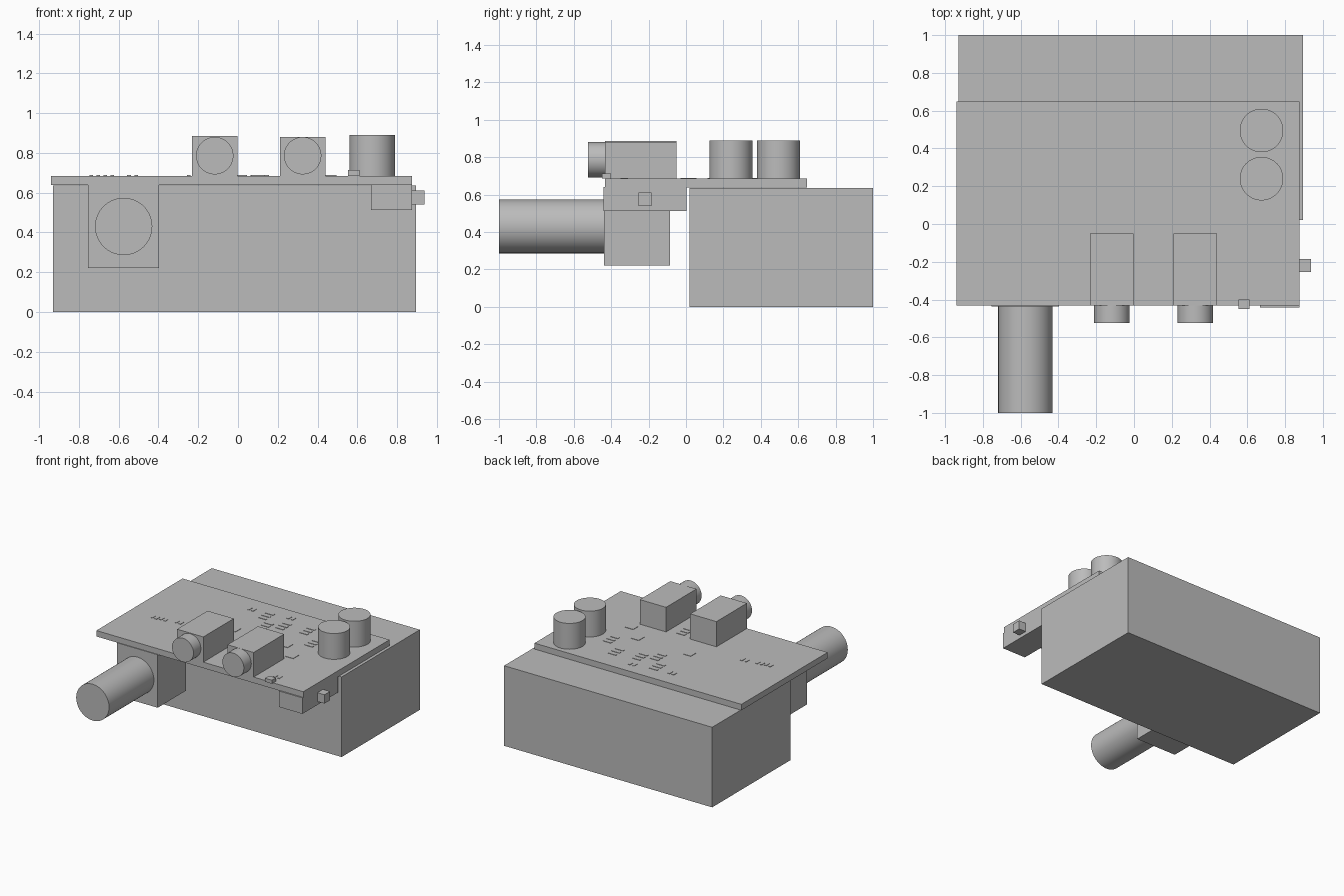
import bpy
from math import pi

cube = bpy.data.objects.get("Cube")
if cube:
    bpy.data.objects.remove(cube, do_unlink=True)

grey = bpy.data.materials.new("plain grey")
grey.use_nodes = True
grey.diffuse_color = (0.5, 0.5, 0.5, 1)
grey.node_tree.nodes["Principled BSDF"].inputs["Base Color"].default_value = grey.diffuse_color


def finish(name):
    ob = bpy.context.object
    ob.name = ob.data.name = name
    ob.data.materials.append(grey)
    return ob


def box(name, x, y, z):
    """Box from its (low, high) extent on each axis."""
    spans = (x, y, z)
    bpy.ops.mesh.primitive_cube_add(size=1, location=[sum(s) / 2 for s in spans])
    bpy.context.object.scale = [s[1] - s[0] for s in spans]
    bpy.ops.object.transform_apply(location=False, rotation=False, scale=True)
    return finish(name)


def cylinder(name, radius, length, centre, tilt=0):
    bpy.ops.mesh.primitive_cylinder_add(vertices=64, radius=radius, depth=length,
                                        location=centre, rotation=(tilt, 0, 0))
    bpy.ops.object.shade_smooth_by_angle()
    return finish(name)


BOARD_TOP = 0.685

# Main block and circuit board
box("battery_block", (-0.93, 0.895), (0.02, 1.0), (0, 0.635))
box("circuit_board", (-0.94, 0.875), (-0.432, 0.648), (0.638, BOARD_TOP))

# Rotary control hanging under the board
box("control_body", (-0.755, -0.398), (-0.438, -0.085), (0.22, 0.64))
cylinder("control_shaft", 0.144, 0.565, (-0.575, -0.7175, 0.43), pi / 2)

# Two sockets on the front edge
for side, x, top in (("right", -0.117, 0.885), ("left", 0.325, 0.88)):
    box(side + "_socket_body", (x - 0.115, x + 0.115), (-0.432, -0.05), (BOARD_TOP, top))
    cylinder(side + "_socket_collar", 0.094, 0.1, (x, -0.475, 0.786), pi / 2)

# Two upright capacitors
for side, y in (("front", 0.24), ("back", 0.495)):
    cylinder(side + "_capacitor", 0.115, 0.205, (0.675, y, BOARD_TOP + 0.1025))

# Slide switch under the corner, and indicator lamp
box("switch_body", (0.668, 0.875), (-0.442, 0.002), (0.513, 0.64))
box("switch_lever", (0.87, 0.937), (-0.255, -0.185), (0.54, 0.61))
box("indicator_lamp", (0.552, 0.612), (-0.45, -0.4), (BOARD_TOP, 0.713))


# Thin surface parts on the board
def chip(name, x, y, w, d):
    box(name, (x - w / 2, x + w / 2), (y - d / 2, y + d / 2),
        (BOARD_TOP - 0.002, BOARD_TOP + 0.003))


for x, y in ((0.32, 0.15), (-0.14, 0.155), (0.46, 0.02)):
    chip("square_chip", x, y, 0.07, 0.07)
for x, y in ((-0.08, 0.47), (0.01, 0.33), (0.12, 0.4), (0.31, 0.43), (0.46, 0.28), (0.1, -0.13)):
    for row in range(3):
        chip("resistor", x, y + (row - 1) * 0.045, 0.07, 0.022)
for x, y in ((-0.72, -0.01), (-0.65, 0.0), (-0.53, 0.02), (-0.23, 0.5), (0.09, 0.54), (0.58, -0.33)):
    for side in (-1, 1):
        chip("solder_pad", x + side * 0.018, y, 0.018, 0.04)
